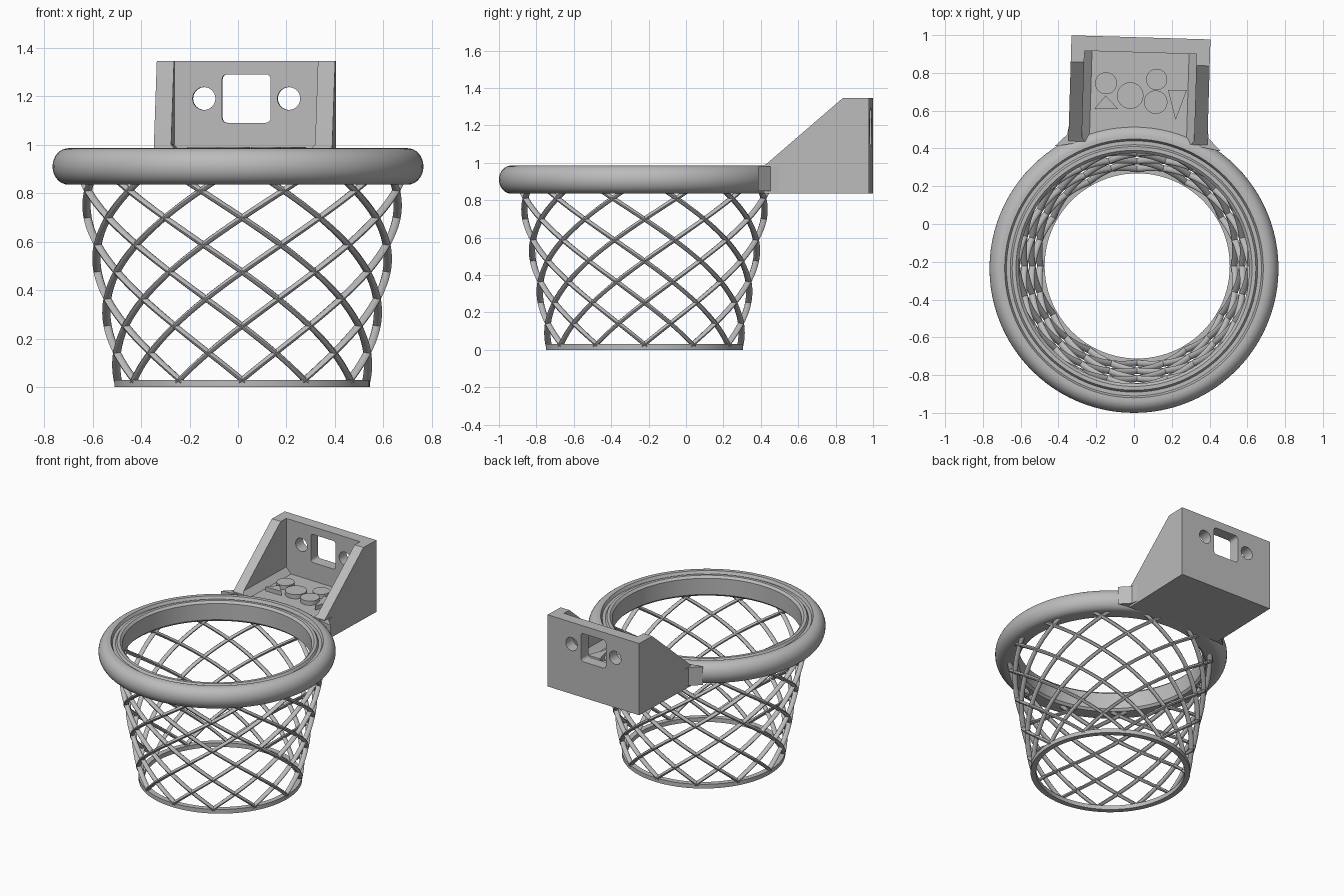
import bpy, bmesh, math
from mathutils import Matrix, Vector

cube = bpy.data.objects.get("Cube")
if cube:
    bpy.data.objects.remove(cube, do_unlink=True)

grey = bpy.data.materials.new("plain_grey")
grey.use_nodes = True
grey.diffuse_color = (0.5, 0.5, 0.5, 1)
grey.node_tree.nodes["Principled BSDF"].inputs["Base Color"].default_value = (0.5, 0.5, 0.5, 1)

RIM = Vector((0, -0.235, 0))
NET = Vector((0.017, -0.222, 0))
BACK = Matrix.Translation((0.037, 0.988, 0)) @ Matrix.Rotation(math.radians(-1.7), 4, "Z")


def finish(name, bm, matrix=Matrix(), angle=35):
    bmesh.ops.recalc_face_normals(bm, faces=bm.faces)
    mesh = bpy.data.meshes.new(name)
    bm.to_mesh(mesh)
    bm.free()
    mesh.materials.append(grey)
    obj = bpy.data.objects.new(name, mesh)
    obj.matrix_world = matrix
    bpy.context.collection.objects.link(obj)
    bpy.ops.object.select_all(action="DESELECT")
    obj.select_set(True)
    bpy.context.view_layer.objects.active = obj
    bpy.ops.object.shade_smooth_by_angle(angle=math.radians(angle))
    return obj


def skin(bm, rings, closed):
    """Join matching loops of points into a tube."""
    loops = [[bm.verts.new(p) for p in ring] for ring in rings]
    n = len(loops[0])
    pairs = list(zip(loops, loops[1:]))
    if closed:
        pairs.append((loops[-1], loops[0]))
    for a, b in pairs:
        for i in range(n):
            j = (i + 1) % n
            bm.faces.new((a[i], a[j], b[j], b[i]))
    if not closed:
        bm.faces.new(loops[0])
        bm.faces.new(loops[-1])


def polar(r, a, z):
    return Vector((r * math.cos(a), r * math.sin(a), z))


def lathe(name, profile, centre, steps=96):
    bm = bmesh.new()
    rings = [[polar(r, math.tau * k / steps, z) for r, z in profile] for k in range(steps)]
    skin(bm, rings, True)
    return finish(name, bm, Matrix.Translation(centre))


def prism(name, outline, direction, matrix=Matrix()):
    """Extrude a flat outline of 3D points along a direction."""
    bm = bmesh.new()
    d = Vector(direction)
    skin(bm, [outline, [Vector(p) + d for p in outline]], False)
    return finish(name, bm, matrix)


def circle(x, y, r, n=32):
    return [(x + r * math.cos(math.tau * k / n), y + r * math.sin(math.tau * k / n)) for k in range(n)]


# Rim: rounded outer edge, shallow groove on top, inner lip
outer = [(0.7 + 0.065 * math.cos(t), 0.91 + 0.075 * math.sin(t))
         for t in (math.pi * (k / 16 - 0.5) for k in range(17))]
lip = [(0.685, 0.985), (0.675, 0.965), (0.655, 0.965), (0.645, 0.98), (0.625, 0.98),
       (0.61, 0.965), (0.61, 0.85), (0.625, 0.835)]
lathe("rim", outer + lip, RIM)

# Net: bottom hoop and two sets of crossing spiral strands
lathe("net_hoop", [(0.49, 0), (0.527, 0), (0.527, 0.03), (0.49, 0.03)], NET)
TOP, STEPS, STRANDS = 0.87, 36, 12
bm = bmesh.new()
for side in (-1, 1):
    for s in range(STRANDS):
        rings = []
        for k in range(STEPS + 1):
            z = 0.02 + (TOP - 0.02) * k / STEPS
            a = math.tau / STRANDS * (s + side * (z - 0.03) / 0.223)
            section = circle(0.508 + 0.185 * z, z, 1, 8)
            mid_r = 0.508 + 0.185 * z
            rings.append([polar(mid_r + 0.017 * (r - mid_r), a, z + 0.015 * (h - z)) for r, h in section])
        skin(bm, rings, False)
finish("net_strands", bm, Matrix.Translation(NET), 50)

# Bracket: side profile extruded across its width, then hollowed
HALF, FLOOR = 0.368, 0.96
side_profile = [(-0.56, 0.835), (0, 0.835), (0, 1.345), (-0.14, 1.345), (-0.54, 1.0), (-0.56, 0.985)]
bracket = prism("bracket", [(-HALF, y, z) for y, z in side_profile], (2 * HALF, 0, 0), BACK)


def cut(name, outline, direction):
    cutter = prism(name, outline, direction, BACK)
    cutter.hide_render = True
    mod = bracket.modifiers.new(name, "BOOLEAN")
    mod.operation = "DIFFERENCE"
    mod.solver = "EXACT"
    mod.object = cutter
    bpy.ops.object.select_all(action="DESELECT")
    bpy.context.view_layer.objects.active = bracket
    bracket.select_set(True)
    bpy.ops.object.modifier_apply(modifier=name)
    bpy.data.objects.remove(cutter, do_unlink=True)


# Cavity with a chamfer where the floor meets the walls
W = 0.297
cavity = [(-W, 2), (-W, FLOOR + 0.04), (0.04 - W, FLOOR), (W - 0.04, FLOOR), (W, FLOOR + 0.04), (W, 2)]
cut("cavity_cutter", [(x, -0.8, z) for x, z in cavity], (0, 0.72, 0))

# Window with rounded corners and two screw holes
window = []
for i, (sx, sz) in enumerate([(1, 1), (-1, 1), (-1, -1), (1, -1)]):
    for k in range(5):
        t = math.pi / 2 * (i + k / 4)
        window.append((sx * 0.08 + 0.02 * math.cos(t), 1.19 + sz * 0.08 + 0.02 * math.sin(t)))
for name, outline in (("window_cutter", window),
                      ("left_hole_cutter", circle(0.175, 1.19, 0.047)),
                      ("right_hole_cutter", circle(-0.175, 1.19, 0.047))):
    cut(name, [(x, -0.2, z) for x, z in outline], (0, 0.4, 0))
bpy.ops.object.shade_smooth_by_angle(angle=math.radians(30))

# Small webs blending the bracket sides into the rim
for name, s in (("left_web", 1), ("right_web", -1)):
    plan = [(0.33, -0.48), (0.368, -0.48), (0.375, -0.525), (0.41, -0.56), (0.44, -0.59), (0.33, -0.57)]
    prism(name, [(s * x, y, 0.85) for x, y in plan], (0, 0, 0.13), BACK)

# Raised shapes on the bracket floor
discs = [(-0.148, 0.745, 0.058), (-0.02, 0.68, 0.07), (0.12, 0.765, 0.056), (0.115, 0.645, 0.062)]
for i, (x, y, r) in enumerate(discs):
    prism(f"floor_disc_{i + 1}", [(px, py, 0.94) for px, py in circle(x, y, r)], (0, 0, 0.05))
triangles = [[(-0.21, 0.61), (-0.085, 0.61), (-0.15, 0.68)], [(0.18, 0.71), (0.28, 0.71), (0.22, 0.55)]]
for i, tri in enumerate(triangles):
    prism(f"floor_triangle_{i + 1}", [(x, y, 0.94) for x, y in tri], (0, 0, 0.05))
